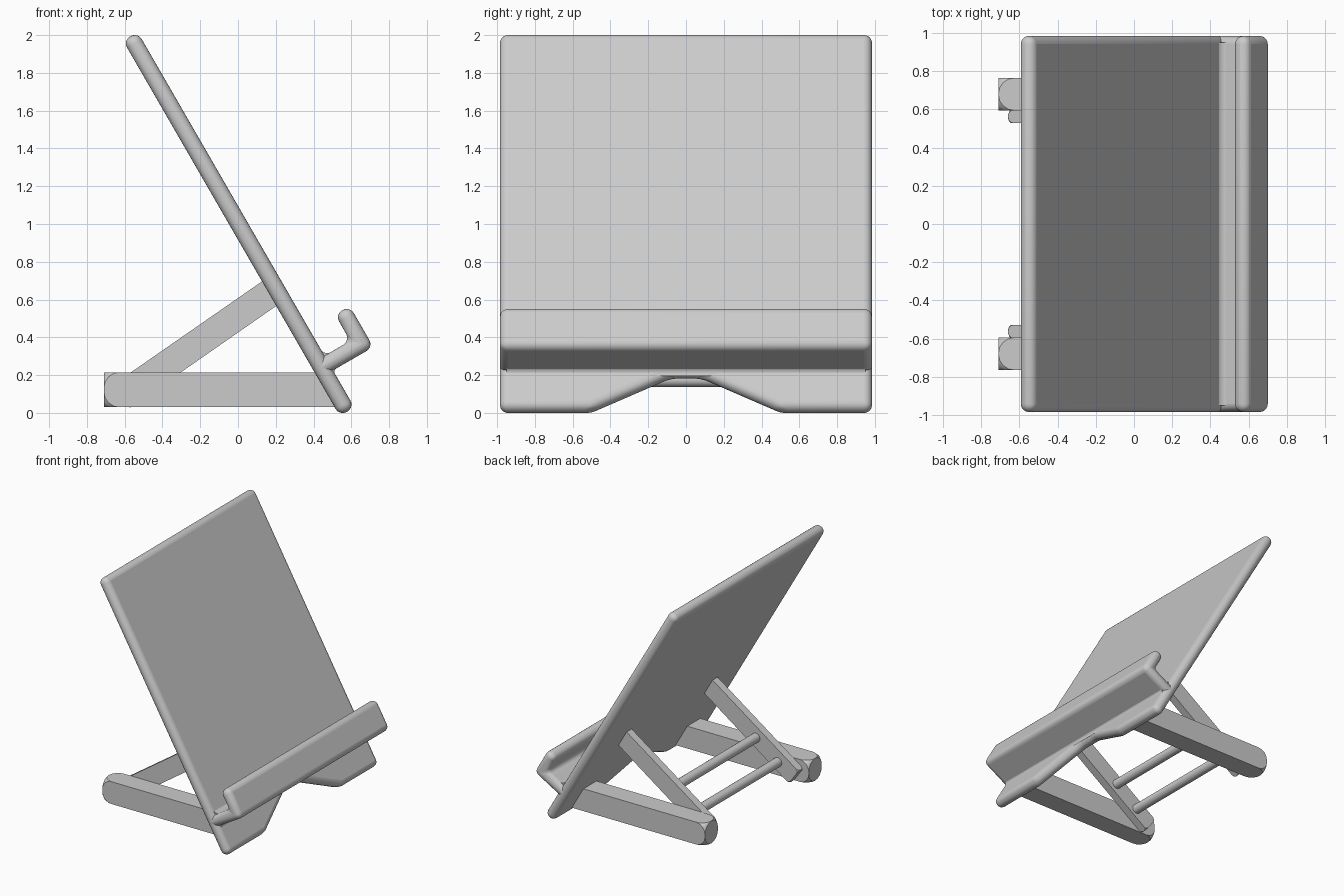
import bpy, bmesh, math
from mathutils import Vector

if "Cube" in bpy.data.objects:
    bpy.data.objects.remove(bpy.data.objects["Cube"])

C, S = math.cos(math.radians(30)), math.sin(math.radians(30))


def tilt(u, v, y):
    """Panel frame: u runs up the slope, v points out of its front face."""
    return Vector((0.555 - S * u + C * v, y, 0.045 + C * u + S * v))


def prism(name, pts, ext, round_width=0.0, corner=None):
    """Extrude a planar outline; optionally round all edges or chosen corners."""
    bm = bmesh.new()
    face = bm.faces.new([bm.verts.new(p) for p in pts])
    res = bmesh.ops.extrude_face_region(bm, geom=[face], use_keep_orig=True)
    bmesh.ops.translate(bm, vec=Vector(ext),
                        verts=[g for g in res["geom"] if isinstance(g, bmesh.types.BMVert)])
    bmesh.ops.recalc_face_normals(bm, faces=bm.faces)
    if corner:
        width, max_x = corner
        ends = [v for v in bm.verts if v.co.x < max_x]
        bmesh.ops.bevel(bm, geom=ends, offset=width, offset_type='OFFSET', segments=4,
                        profile=0.5, affect='VERTICES', clamp_overlap=True)
    me = bpy.data.meshes.new(name)
    bm.to_mesh(me)
    bm.free()
    ob = bpy.data.objects.new(name, me)
    bpy.context.collection.objects.link(ob)
    if round_width:
        mod = ob.modifiers.new("round", 'BEVEL')
        mod.width = round_width
        mod.segments = 5
        mod.limit_method = 'ANGLE'
        mod.angle_limit = math.radians(20)
    smooth(ob)
    return ob


def smooth(ob):
    bpy.ops.object.select_all(action='DESELECT')
    ob.select_set(True)
    bpy.context.view_layer.objects.active = ob
    bpy.ops.object.shade_smooth_by_angle(angle=math.radians(30))


W, R = 0.985, 0.045

# back panel with a notched lower edge
half = [(0.08, 0.165), (0.5, -R), (W, -R), (W, 2.25)]
outline = half + [(-y, u) for y, u in reversed(half)]
prism("back_panel", [tilt(u, -R, y) for y, u in outline], (2 * R * C, 0, 2 * R * S), 0.043)

# hooked ledge across the front
hook = [(0.182, -0.03), (0.182, 0.292), (0.433, 0.292), (0.433, 0.202),
        (0.272, 0.202), (0.272, -0.03)]
prism("front_ledge", [tilt(u, v, -W) for u, v in hook], (0, 2 * W, 0), 0.043)

# coves where the ledge meets the panel
for name, u0, side, r in (("upper_cove", 0.268, 1, 0.05), ("lower_cove", 0.186, -1, 0.035)):
    arc = [(r - r * math.sin(a), r - r * math.cos(a))
           for a in (i * math.pi / 10 for i in range(6))]
    prof = [(-0.01, -0.01)] + arc
    prism(name, [tilt(u0 + side * a, 0.041 + b, -0.95) for a, b in prof], (0, 1.9, 0))

# foot bars and diagonal braces on both sides
bar = [(-0.71, 0.03), (0.564, 0.03), (0.457, 0.215), (-0.71, 0.215)]
brace = [(-0.66, 0.15), (-0.572, 0.027), (0.225, 0.582), (0.15, 0.712)]
for side, label in ((1, "left"), (-1, "right")):
    prism(label + "_foot_bar", [(x, side * 0.595, z) for x, z in bar],
          (0, side * 0.17, 0), corner=(0.083, -0.7))
    prism(label + "_brace", [(x, side * 0.53, z) for x, z in brace],
          (0, side * 0.066, 0), corner=(0.032, -0.5))

# round cross rods between the braces
for i, (x, z) in enumerate(((-0.27, 0.325), (-0.47, 0.175))):
    bpy.ops.mesh.primitive_cylinder_add(vertices=24, radius=0.038, depth=1.08,
                                        location=(x, 0, z), rotation=(math.pi / 2, 0, 0))
    rod = bpy.context.object
    rod.name = f"cross_rod_{i + 1}"
    smooth(rod)
